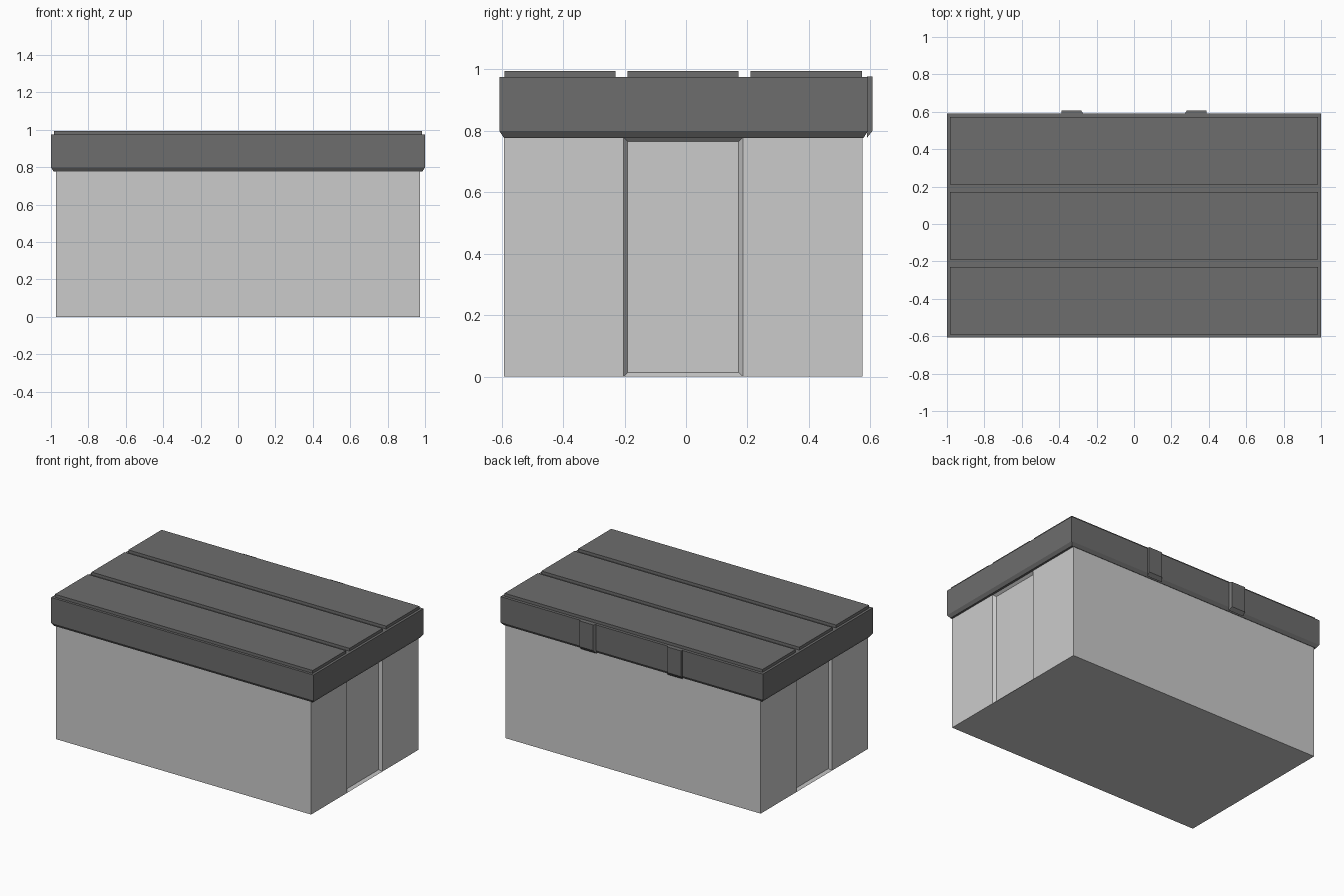
import bpy, bmesh

if "Cube" in bpy.data.objects:
    bpy.data.objects.remove(bpy.data.objects["Cube"])


def material(name, value):
    m = bpy.data.materials.new(name)
    m.diffuse_color = (value, value, value, 1)
    m.use_nodes = True
    m.node_tree.nodes["Principled BSDF"].inputs["Base Color"].default_value = m.diffuse_color
    return m


light_grey = material("light grey", 0.60)
dark_grey = material("dark grey", 0.153)


def finish(bm, name, mat):
    bmesh.ops.recalc_face_normals(bm, faces=bm.faces[:])
    mesh = bpy.data.meshes.new(name)
    bm.to_mesh(mesh)
    bm.free()
    mesh.materials.append(mat)
    ob = bpy.data.objects.new(name, mesh)
    bpy.context.collection.objects.link(ob)
    return ob


def box(lo, hi):
    bm = bmesh.new()
    bmesh.ops.create_cube(bm, size=1)
    for v in bm.verts:
        v.co = [(a + b) / 2 + c * (b - a) for a, b, c in zip(lo, hi, v.co)]
    return bm


# Body with a sloped-edge recess in the middle of each end
bm = box((-0.972, -0.592, 0), (0.972, 0.575, 0.778))
for y in (-0.203, 0.185):
    bmesh.ops.bisect_plane(bm, geom=bm.verts[:] + bm.edges[:] + bm.faces[:],
                           plane_co=(0, y, 0), plane_no=(0, 1, 0))
bm.normal_update()
ends = [f for f in bm.faces
        if abs(f.normal.x) > 0.9 and abs(f.calc_center_median().y) < 0.1]
bmesh.ops.inset_individual(bm, faces=ends, thickness=0.019, depth=-0.019)
finish(bm, "body", light_grey)

# Lid with its lower rim tapering in to the body
bm = box((-1, -0.607, 0.799), (1, 0.592, 0.975))
bottom = [f for f in bm.faces if f.calc_center_median().z < 0.81]
bmesh.ops.inset_individual(bm, faces=bottom, thickness=0.02, depth=0)
for v in bottom[0].verts:
    v.co.z = 0.777
finish(bm, "lid", dark_grey)

# Three raised planks on the lid
for i, (y0, y1) in enumerate([(-0.59, -0.23), (-0.19, 0.17), (0.21, 0.572)]):
    finish(box((-0.983, y0, 0.97), (0.983, y1, 0.995)), f"lid_plank_{i + 1}", dark_grey)

# Two hinge plates on the back, sloped underneath and on the inner side
for side, label in ((-1, "left"), (1, "right")):
    bm = box((0.27, 0.574, 0.777), (0.387, 0.607, 0.977))
    for v in bm.verts:
        outer = v.co.y > 0.6
        if outer and v.co.x < 0.3:
            v.co.x = 0.283
        if outer and v.co.z < 0.8:
            v.co.z = 0.80
        if not outer:
            v.co.y = 0.589
        v.co.x *= side
    finish(bm, f"hinge_{label}", dark_grey)
